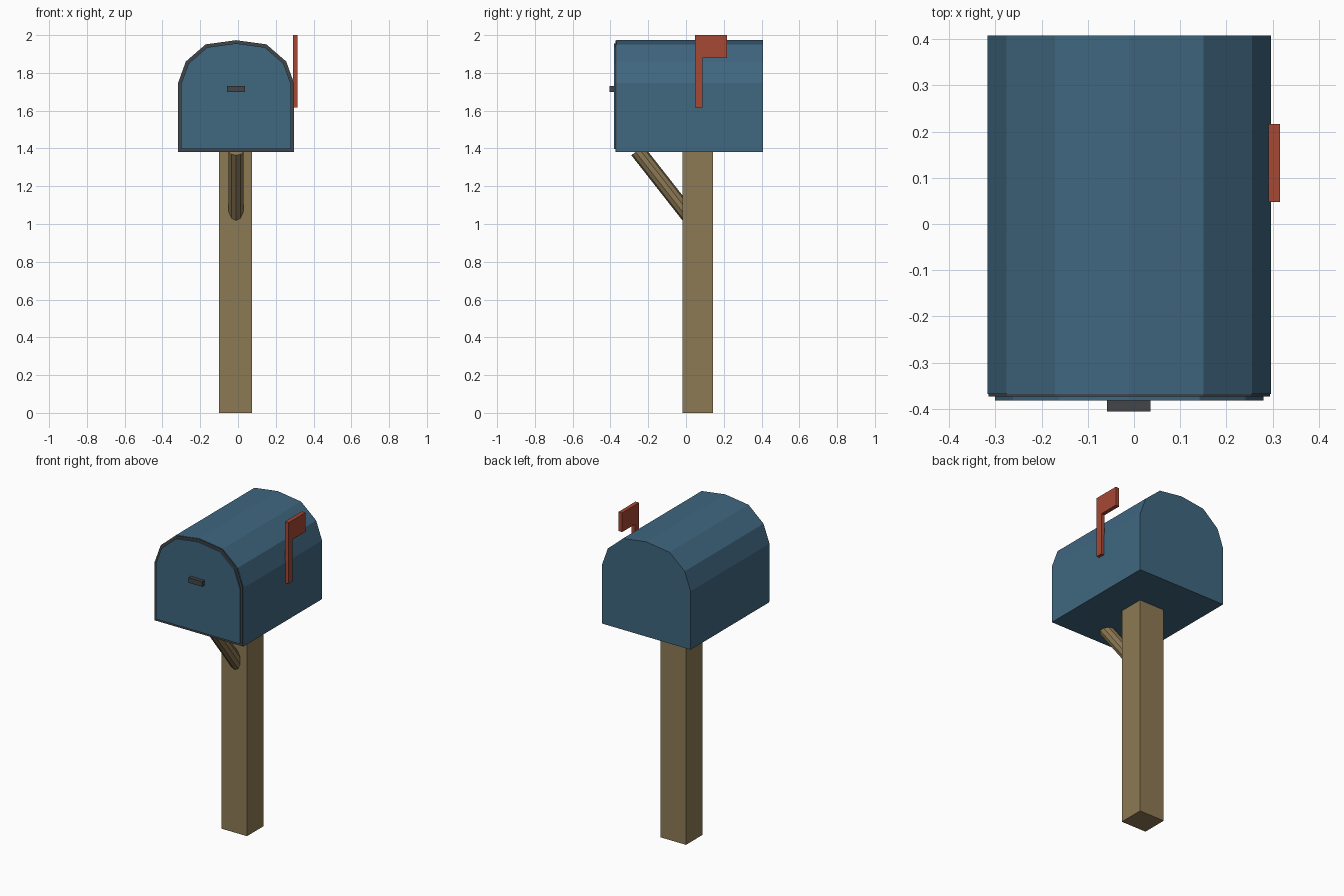
import bpy, bmesh
from mathutils import Vector

if "Cube" in bpy.data.objects:
    bpy.data.objects.remove(bpy.data.objects["Cube"])

CX = -0.0105  # centre line of box and post


def material(name, rgb):
    m = bpy.data.materials.new(name)
    m.diffuse_color = (*rgb, 1)
    m.use_nodes = True
    m.node_tree.nodes["Principled BSDF"].inputs["Base Color"].default_value = m.diffuse_color
    return m


BLUE = material("blue_paint", (0.05, 0.135, 0.215))
DARK = material("dark_metal", (0.055, 0.06, 0.065))
WOOD = material("wood", (0.27, 0.195, 0.09))
RED = material("red_paint", (0.38, 0.065, 0.034))


def finish(name, bm, mat):
    bmesh.ops.recalc_face_normals(bm, faces=bm.faces)
    me = bpy.data.meshes.new(name)
    bm.to_mesh(me)
    bm.free()
    me.materials.append(mat)
    ob = bpy.data.objects.new(name, me)
    bpy.context.collection.objects.link(ob)
    return ob


def prism(name, points, offset, mat):
    """Extrude a closed 3D outline along an offset."""
    bm = bmesh.new()
    face = bm.faces.new([bm.verts.new(p) for p in points])
    ext = bmesh.ops.extrude_face_region(bm, geom=[face], use_keep_orig=True)
    verts = [g for g in ext["geom"] if isinstance(g, bmesh.types.BMVert)]
    bmesh.ops.translate(bm, verts=verts, vec=offset)
    return finish(name, bm, mat)


def box(name, x, y, z, mat):
    pts = [(x[0], y[0], z[0]), (x[1], y[0], z[0]), (x[1], y[1], z[0]), (x[0], y[1], z[0])]
    return prism(name, pts, (0, 0, z[1] - z[0]), mat)


def rod(name, a, b, radius, sides, mat):
    a, b = Vector(a), Vector(b)
    bm = bmesh.new()
    bmesh.ops.create_cone(bm, cap_ends=True, segments=sides, radius1=radius,
                          radius2=radius, depth=(b - a).length)
    ob = finish(name, bm, mat)
    ob.location = (a + b) / 2
    ob.rotation_euler = (b - a).to_track_quat("Z", "Y").to_euler()
    return ob


# Arched cross-section, mirrored about the centre line
HALF = [(0.307, 1.38), (0.307, 1.746), (0.266, 1.86), (0.161, 1.951)]
ARCH = HALF + [(0, 1.973)] + [(-x, z) for x, z in reversed(HALF)]
MID_Z = 1.6765


def arch(name, inset, y0, y1, mat):
    sx, sz = 1 - inset / 0.307, 1 - inset / 0.2965
    pts = [(CX + x * sx, y0, MID_Z + (z - MID_Z) * sz) for x, z in ARCH]
    return prism(name, pts, (0, y1 - y0, 0), mat)


# Box with dark rim, door and handle
arch("mailbox_body", 0, -0.368, 0.408, BLUE)
arch("front_rim", 0.002, -0.374, -0.366, DARK)
arch("door", 0.0165, -0.382, -0.37, BLUE)
box("door_handle", (-0.059, 0.036), (-0.406, -0.378), (1.698, 1.73), DARK)

# Post and diagonal brace
box("post", (-0.1, 0.075), (-0.0185, 0.143), (0, 1.385), WOOD)
rod("brace", (CX, -0.257, 1.389), (CX, 0.03, 1.023), 0.041, 10, WOOD)

# L-shaped signal flag
FLAG = [(0.048, 1.618), (0.088, 1.618), (0.088, 1.88), (0.216, 1.88), (0.216, 2.0), (0.048, 2.0)]
prism("signal_flag", [(0.291, y, z) for y, z in FLAG], (0.025, 0, 0), RED)
